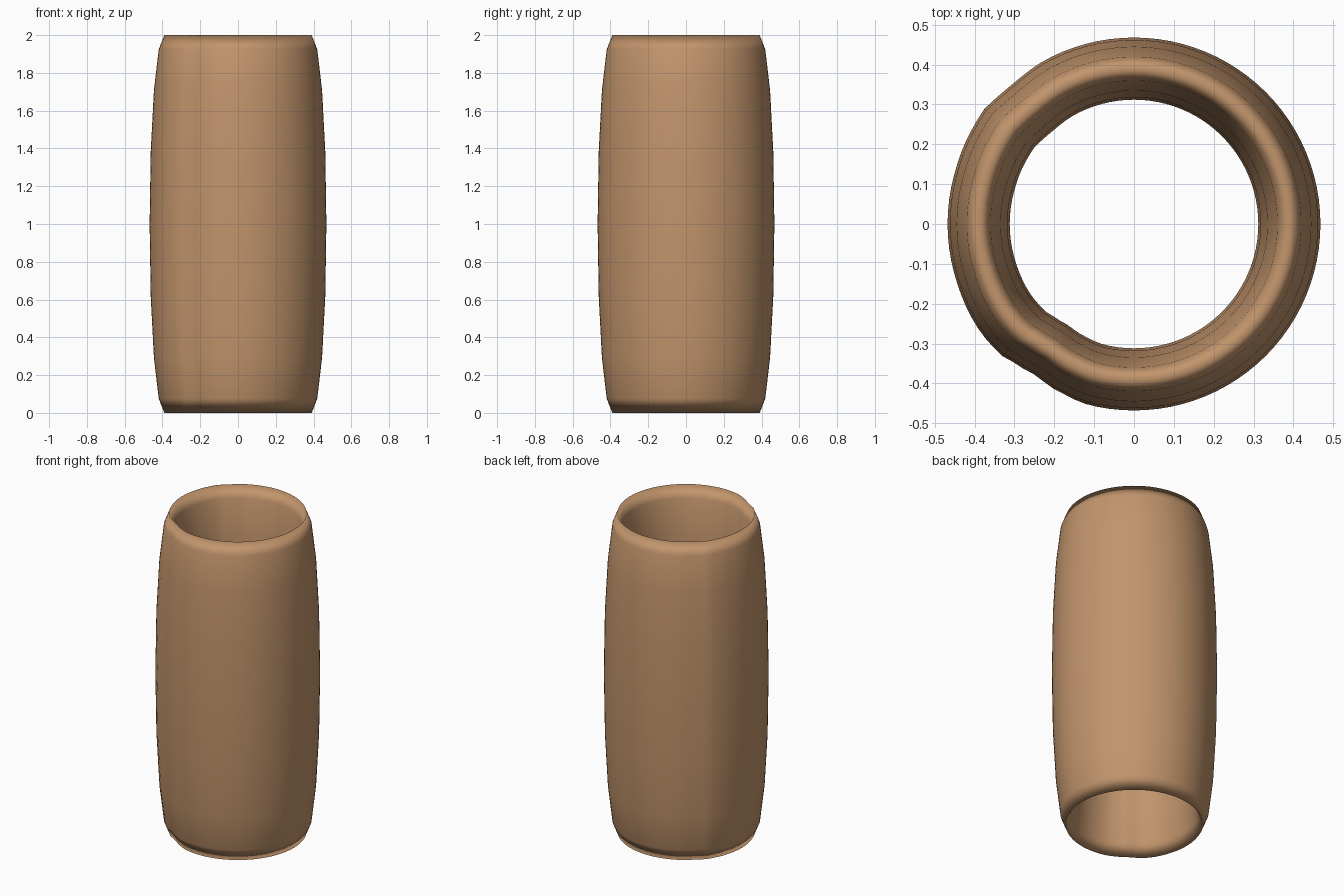
import bpy, bmesh, math

if "Cube" in bpy.data.objects:
    bpy.data.objects.remove(bpy.data.objects["Cube"])

MAJOR, MINOR, SEGS, RING = 0.39, 0.078, 96, 16

# Slight hand-bent wobble on the left wall: (angle in degrees, radial shift)
WOBBLE = [(0, 0), (118, 0), (130, -0.003), (136, -0.001), (142, 0.006), (150, 0.003),
          (165, 0), (195, 0), (215, 0.003), (224, 0.001), (231, -0.010),
          (237, -0.015), (244, -0.008), (256, 0), (360, 0)]


def shift(deg):
    for (a, u), (b, v) in zip(WOBBLE, WOBBLE[1:]):
        if a <= deg <= b:
            t = (deg - a) / (b - a)
            t = t * t * (3 - 2 * t)
            return u + (v - u) * t
    return 0


# Clay colour
clay = bpy.data.materials.new("warm tan")
clay.diffuse_color = (0.54, 0.30, 0.15, 1)
clay.use_nodes = True
clay.node_tree.nodes["Principled BSDF"].inputs["Base Color"].default_value = clay.diffuse_color

# Tube wall: a ring stretched tall, open at both ends
bm = bmesh.new()
rows = []
for i in range(SEGS):
    a = 2 * math.pi * i / SEGS
    d = shift(math.degrees(a))
    row = []
    for j in range(RING):
        p = 2 * math.pi * j / RING
        # the inner wall follows the bend a little less than the outer
        r = MAJOR + MINOR * math.cos(p) + d * (0.8 + 0.2 * math.cos(p))
        row.append(bm.verts.new((r * math.cos(a), r * math.sin(a), 1 + math.sin(p))))
    rows.append(row)
for i in range(SEGS):
    n = rows[(i + 1) % SEGS]
    for j in range(RING):
        k = (j + 1) % RING
        f = bm.faces.new((rows[i][j], n[j], n[k], rows[i][k]))
        f.smooth = True
bmesh.ops.recalc_face_normals(bm, faces=bm.faces)
mesh = bpy.data.meshes.new("tube_wall")
bm.to_mesh(mesh)
bm.free()
mesh.materials.append(clay)
bpy.context.collection.objects.link(bpy.data.objects.new("tube_wall", mesh))
